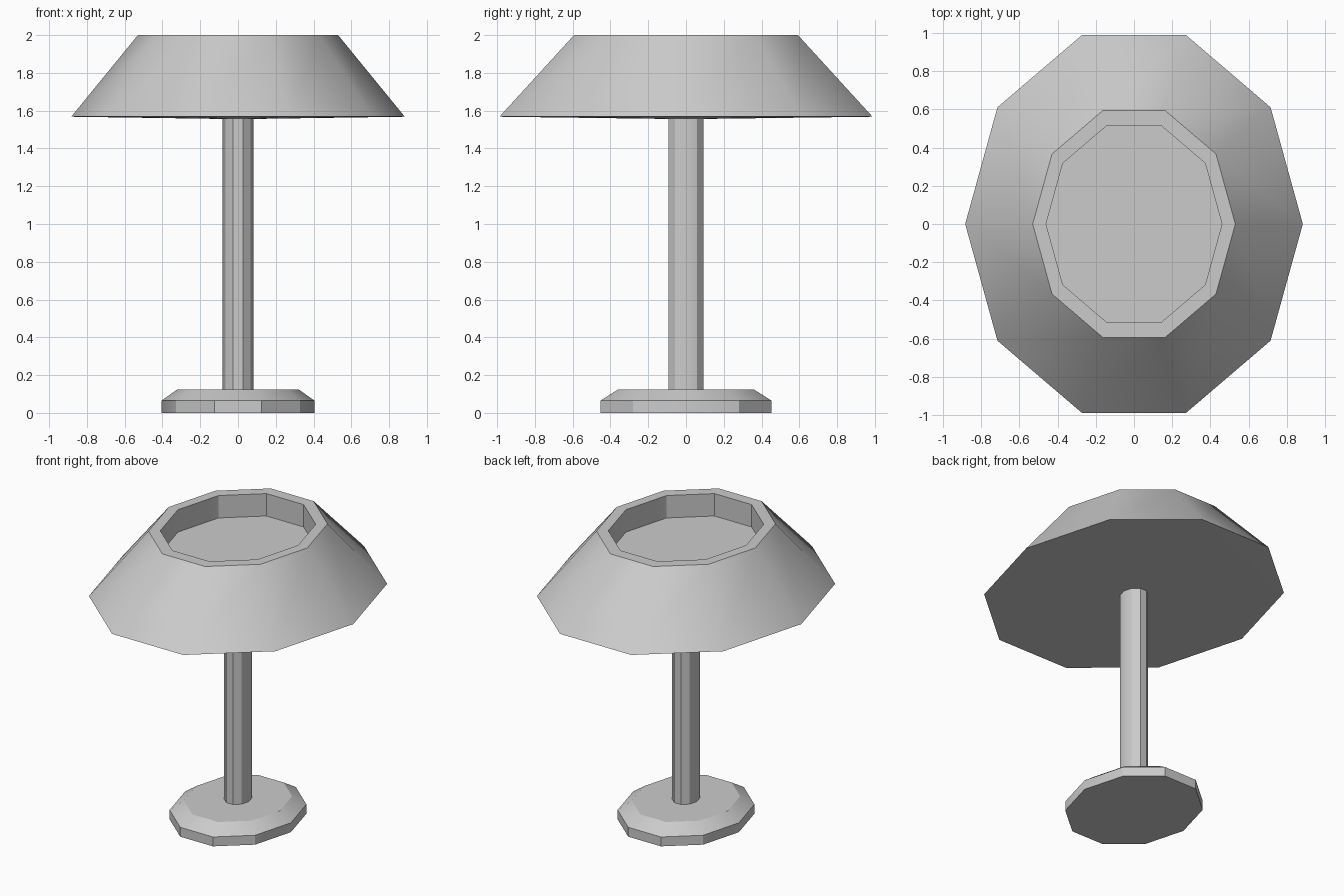
import bpy
import math

SIDES = 10
STRETCH = 1.176  # depth relative to width

if "Cube" in bpy.data.objects:
    bpy.data.objects.remove(bpy.data.objects["Cube"], do_unlink=True)

grey = bpy.data.materials.new("light grey")
grey.use_nodes = True
colour = (0.6, 0.6, 0.6, 1)
grey.diffuse_color = colour
grey.node_tree.nodes["Principled BSDF"].inputs["Base Color"].default_value = colour


def lathe(name, profile):
    """Revolve (radius, height) points into a ten-sided oval solid.
    A zero radius closes an end to a point; otherwise the end is a flat cap."""
    verts, faces, rings = [], [], []
    for r, z in profile:
        start = len(verts)
        count = SIDES if r else 1
        for i in range(count):
            a = math.tau * i / SIDES
            verts.append((r * math.cos(a), r * STRETCH * math.sin(a), z))
        rings.append([start + i % count for i in range(SIDES)])
    for low, high in zip(rings, rings[1:]):
        for i in range(SIDES):
            j = (i + 1) % SIDES
            face = dict.fromkeys((low[i], low[j], high[j], high[i]))
            faces.append(list(face))
    if profile[0][0]:
        faces.append(rings[0][::-1])
    if profile[-1][0]:
        faces.append(rings[-1])
    mesh = bpy.data.meshes.new(name)
    mesh.from_pydata(verts, [], faces)
    mesh.materials.append(grey)
    obj = bpy.data.objects.new(name, mesh)
    bpy.context.collection.objects.link(obj)
    bpy.ops.object.select_all(action="DESELECT")
    obj.select_set(True)
    bpy.context.view_layer.objects.active = obj
    bpy.ops.object.shade_smooth_by_angle(angle=math.radians(32))
    return obj


# Foot with a sloped upper edge
lathe("base", [(0.405, 0), (0.405, 0.065), (0.32, 0.125)])

# Upright stem
lathe("stem", [(0.0825, 0.12), (0.0825, 1.58)])

# Shade: shallow underside, sloped wall, rim and recessed top
lathe("shade", [(0, 1.555), (0.883, 1.568), (0.53, 2.0),
                (0.46, 2.0), (0.46, 1.845)])
